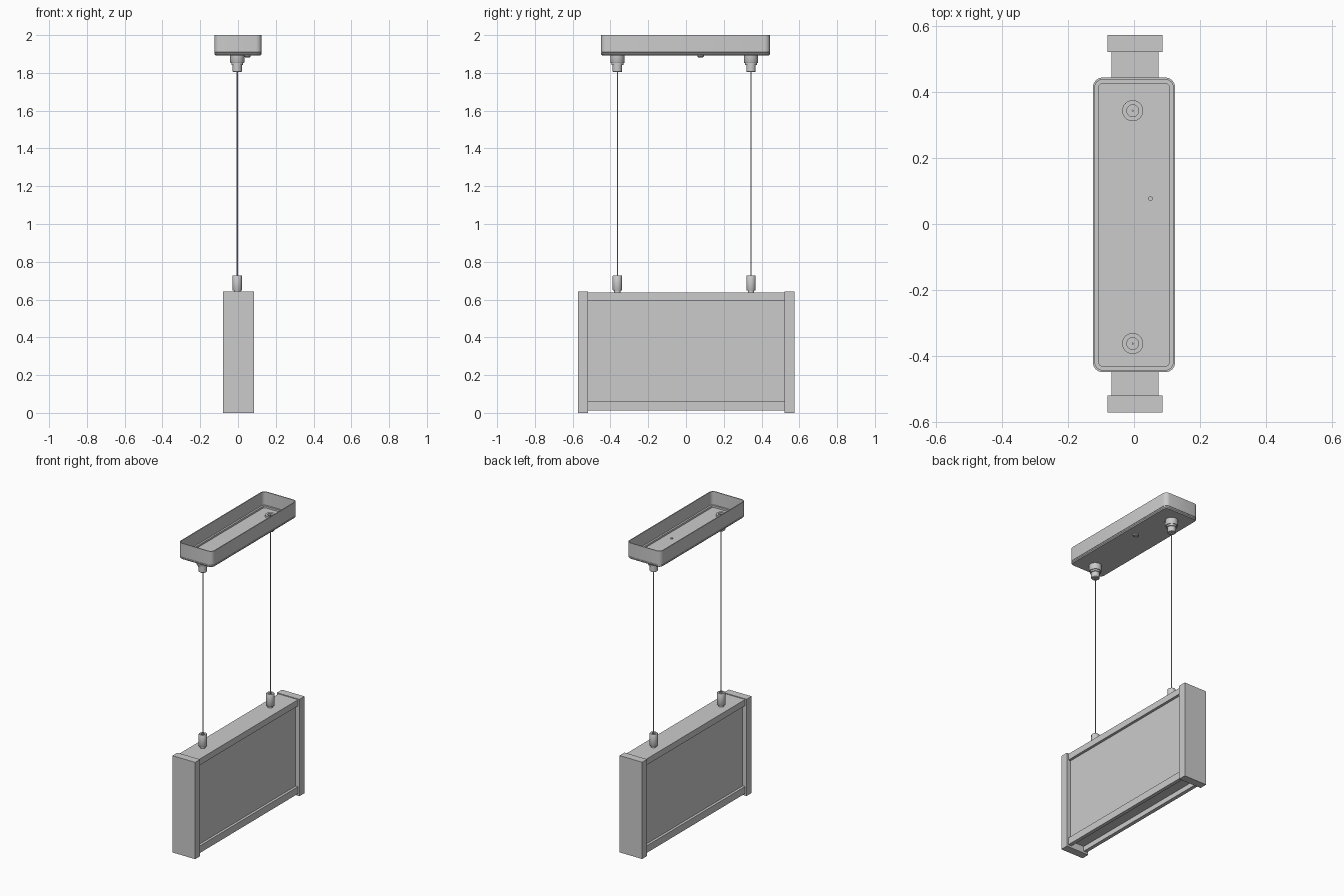
import bpy, bmesh, math

if "Cube" in bpy.data.objects:
    bpy.data.objects.remove(bpy.data.objects["Cube"])

CX = 0.003            # lamp body centre in x
ROD_X = -0.004        # suspension line in x
RODS = (-0.363, 0.344)


def finish(name, bm, smooth=False):
    bmesh.ops.recalc_face_normals(bm, faces=bm.faces[:])
    me = bpy.data.meshes.new(name)
    bm.to_mesh(me)
    bm.free()
    ob = bpy.data.objects.new(name, me)
    bpy.context.collection.objects.link(ob)
    if smooth:
        bpy.ops.object.select_all(action='DESELECT')
        ob.select_set(True)
        bpy.context.view_layer.objects.active = ob
        bpy.ops.object.shade_smooth_by_angle(angle=math.radians(35))
    return ob


def skin(name, rings, close=False, smooth=False):
    """Bridge a list of point rings; cap the ends or close into a loop."""
    bm = bmesh.new()
    vs = [[bm.verts.new(p) for p in r] for r in rings]
    n = len(rings[0])
    pairs = list(zip(vs, vs[1:])) + ([(vs[-1], vs[0])] if close else [])
    for a, b in pairs:
        for i in range(n):
            j = (i + 1) % n
            bm.faces.new((a[i], a[j], b[j], b[i]))
    if not close:
        bm.faces.new(vs[0])
        bm.faces.new(vs[-1])
    return finish(name, bm, smooth)


def lathe(name, profile, x, y, close=False, sides=24):
    rings = [[(x + r * math.cos(2 * math.pi * i / sides),
               y + r * math.sin(2 * math.pi * i / sides), z)
              for i in range(sides)] for r, z in profile]
    return skin(name, rings, close, True)


def extrude_y(name, outline, y0, y1):
    return skin(name, [[(x, y, z) for x, z in outline] for y in (y0, y1)])


def box(name, x0, x1, y0, y1, z0, z1):
    return extrude_y(name, [(x0, z0), (x1, z0), (x1, z1), (x0, z1)], y0, y1)


def rounded_rect(hx, hy, r, cy, z, seg=4):
    pts = []
    for k, (sx, sy) in enumerate(((1, 1), (-1, 1), (-1, -1), (1, -1))):
        for i in range(seg + 1):
            a = math.pi / 2 * (k + i / seg)
            pts.append((sx * (hx - r) + r * math.cos(a),
                        cy + sy * (hy - r) + r * math.sin(a), z))
    return pts


# Ceiling canopy: open-topped tray with thin walls and an inner ledge
tray = [(0.006, 1.893), (0.0, 1.899), (0.0, 1.906), (0.002, 1.907), (0.002, 1.909),
        (0.0, 1.910), (0.0, 2.0), (0.006, 2.0), (0.006, 1.912), (0.018, 1.912),
        (0.018, 1.900)]
skin("ceiling_canopy",
     [rounded_rect(0.125 - d, 0.4475 - d, 0.03 - d, -0.0025, z) for d, z in tray],
     smooth=True)

# Canopy screw
lathe("canopy_screw", [(0.012, 1.882), (0.017, 1.886), (0.017, 1.894),
                       (0.007, 1.894), (0.007, 1.906)], 0.05, 0.077, sides=16)

# Suspension hardware, one set per cable
for tag, y in zip(("front", "back"), RODS):
    lathe(tag + "_canopy_grip",
          [(0.022, 1.805), (0.025, 1.808), (0.025, 1.842), (0.031, 1.842),
           (0.031, 1.853), (0.036, 1.853), (0.038, 1.856), (0.038, 1.894)], ROD_X, y)
    lathe(tag + "_canopy_nut",
          [(0.032, 1.899), (0.032, 1.912), (0.018, 1.912), (0.018, 1.899)],
          ROD_X, y, close=True)
    lathe(tag + "_cable", [(0.003, 0.65), (0.003, 1.91)], ROD_X, y, sides=8)
    lathe(tag + "_body_socket",
          [(0.017, 0.63), (0.017, 0.647), (0.023, 0.647), (0.025, 0.650),
           (0.025, 0.725), (0.023, 0.728), (0.012, 0.728), (0.012, 0.712)], ROD_X, y)

# Lamp body: end caps, rails and recessed panel
for tag, y0, y1 in (("front", -0.572, -0.52), ("back", 0.522, 0.574)):
    box(tag + "_end_cap", CX - 0.083, CX + 0.083, y0, y1, 0.0, 0.642)
box("top_rail", CX - 0.072, CX + 0.072, -0.521, 0.523, 0.596, 0.637)
box("side_panel", CX - 0.055, CX + 0.055, -0.521, 0.523, 0.052, 0.6)

# Bottom rail: downward-opening channel
half = [(0.072, 0.013), (0.072, 0.06), (-0.072, 0.06), (-0.072, 0.013),
        (-0.048, 0.013), (-0.048, 0.045), (0.048, 0.045), (0.048, 0.013)]
extrude_y("bottom_rail", [(CX + x, z) for x, z in half], -0.521, 0.523)
